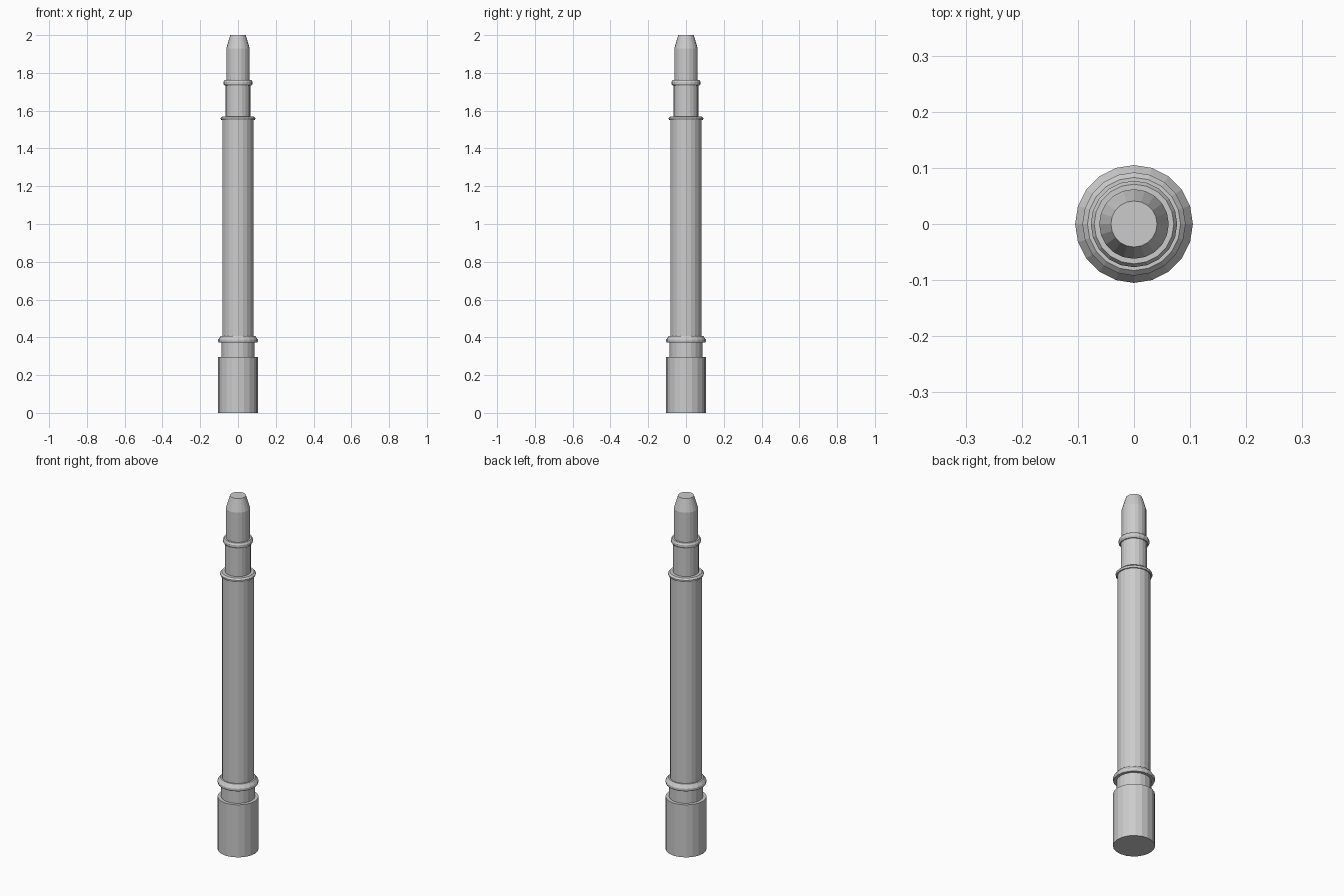
import bpy, bmesh, math

if "Cube" in bpy.data.objects:
    bpy.data.objects.remove(bpy.data.objects["Cube"])

SIDES = 20


def lathe(name, profile):
    """Turn a (radius, height) profile around z and cap both ends."""
    bm = bmesh.new()
    rings = []
    for r, z in profile:
        rings.append([bm.verts.new((r * math.cos(2 * math.pi * i / SIDES),
                                    r * math.sin(2 * math.pi * i / SIDES), z))
                      for i in range(SIDES)])
    for a, b in zip(rings, rings[1:]):
        for i in range(SIDES):
            j = (i + 1) % SIDES
            bm.faces.new((a[i], a[j], b[j], b[i]))
    bm.faces.new(rings[0][::-1])
    bm.faces.new(rings[-1])
    mesh = bpy.data.meshes.new(name)
    bm.to_mesh(mesh)
    bm.free()
    obj = bpy.data.objects.new(name, mesh)
    bpy.context.collection.objects.link(obj)
    return obj


# Lower barrel: base sleeve, recessed neck, bevelled collar, long shaft, lip
lathe("barrel", [
    (0.105, 0.0), (0.105, 0.297),
    (0.087, 0.297), (0.087, 0.372),
    (0.102, 0.372), (0.105, 0.378), (0.105, 0.388), (0.091, 0.408),
    (0.083, 0.408), (0.083, 1.55),
    (0.089, 1.55), (0.092, 1.556), (0.092, 1.561), (0.083, 1.57),
    (0.066, 1.57),
])

# Upper plunger: stem, thin ring, narrower nose with a blunt cone tip
lathe("plunger", [
    (0.066, 1.57), (0.066, 1.732),
    (0.071, 1.732), (0.077, 1.741), (0.077, 1.752), (0.071, 1.762),
    (0.062, 1.762), (0.062, 1.93),
    (0.041, 2.0),
])
